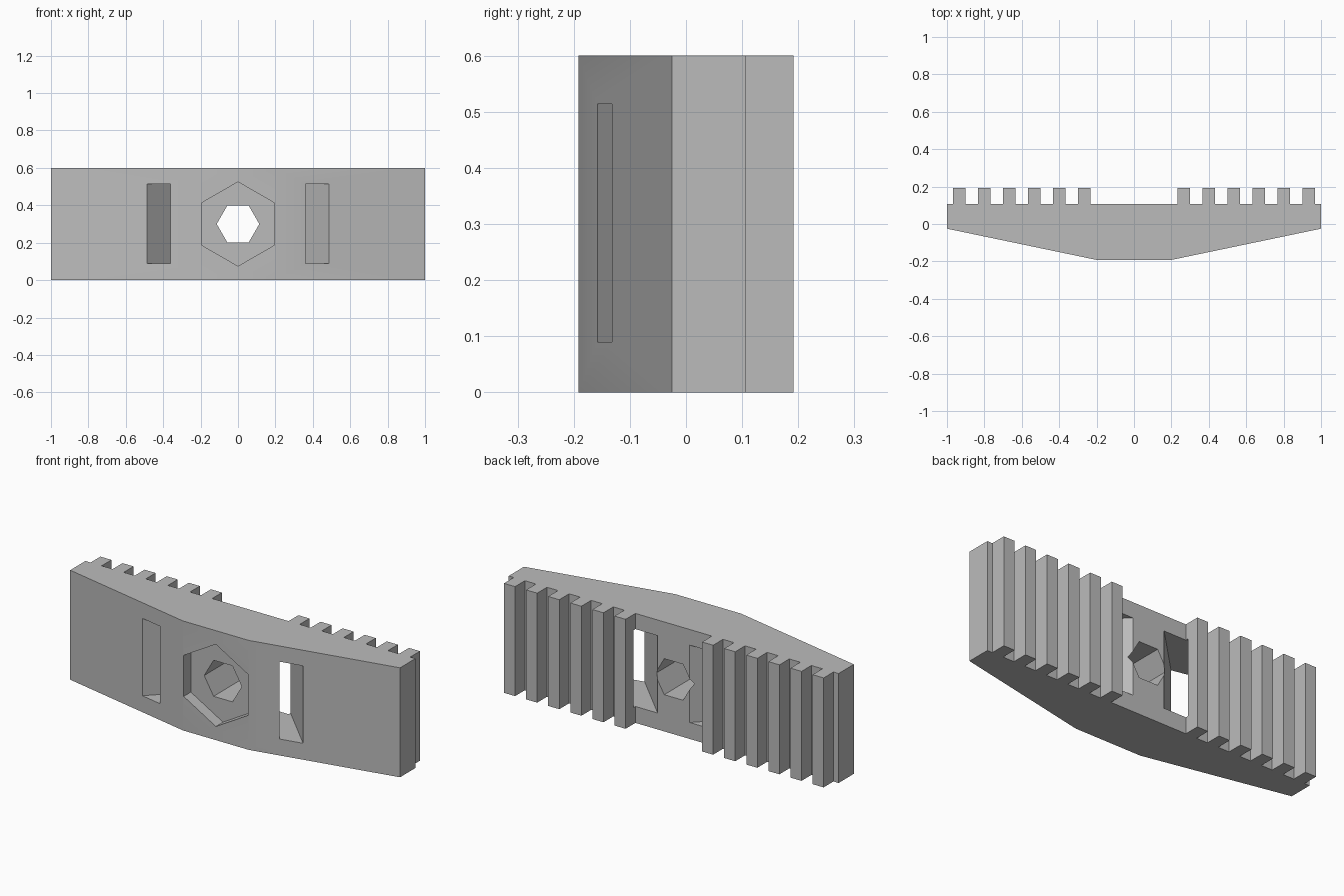
import bpy, bmesh, math
from mathutils import Vector

cube = bpy.data.objects.get("Cube")
if cube:
    bpy.data.objects.remove(cube, do_unlink=True)

HEIGHT = 0.6
MID = HEIGHT / 2
FRONT, END, ROOT, TIP = -0.192, -0.025, 0.107, 0.192

grey = bpy.data.materials.new("plain grey")
grey.use_nodes = True
colour = (0.5, 0.5, 0.5, 1)
grey.diffuse_color = colour
grey.node_tree.nodes["Principled BSDF"].inputs["Base Color"].default_value = colour


def prism(name, points, sweep):
    """Solid made by sweeping a flat outline along a vector."""
    bm = bmesh.new()
    face = bm.faces.new([bm.verts.new(p) for p in points])
    out = bmesh.ops.extrude_face_region(bm, geom=[face])
    moved = [v for v in out["geom"] if isinstance(v, bmesh.types.BMVert)]
    bmesh.ops.translate(bm, verts=moved, vec=Vector(sweep))
    bmesh.ops.recalc_face_normals(bm, faces=bm.faces)
    mesh = bpy.data.meshes.new(name)
    bm.to_mesh(mesh)
    bm.free()
    mesh.materials.append(grey)
    obj = bpy.data.objects.new(name, mesh)
    bpy.context.collection.objects.link(obj)
    return obj


def hexagon(radius, y, turn):
    """Upright hexagon outline facing the front."""
    angles = [turn + i * math.pi / 3 for i in range(6)]
    return [(radius * math.cos(a), y, MID + radius * math.sin(a)) for a in angles]


# Right half of the outline: bevelled front, end, then teeth running inwards
half = [(0.2, FRONT), (1, END), (1, ROOT)]
for i in reversed(range(6)):
    inner = 0.232 + 0.134 * i
    outer = inner + 0.067
    half += [(outer, ROOT), (outer, TIP), (inner, TIP), (inner, ROOT)]
outline = half + [(-x, y) for x, y in reversed(half)]
body = prism("toothed_bar", [(x, y, 0) for x, y in outline], (0, 0, HEIGHT))

# Nut pocket and bolt hole
cutters = [
    prism("nut_pocket", hexagon(0.225, -0.3, math.pi / 6), (0, 0.17, 0)),
    prism("bolt_hole", hexagon(0.114, -0.3, 0), (0, 0.6, 0)),
]

# Strap slots slanting inwards towards the back
for side in (-1, 1):
    slot = [(0.504, -0.3), (0.655, -0.3), (0.205, 0.15), (0.054, 0.15)]
    cutters.append(prism("strap_slot", [(side * x, y, 0.09) for x, y in slot],
                         (0, 0, 0.424)))

bpy.context.view_layer.objects.active = body
for cutter in cutters:
    cut = body.modifiers.new(cutter.name, "BOOLEAN")
    cut.operation = "DIFFERENCE"
    cut.solver = "EXACT"
    cut.object = cutter
    bpy.ops.object.modifier_apply(modifier=cut.name)
    bpy.data.objects.remove(cutter, do_unlink=True)

# Soften only the shallow front bends
bpy.ops.object.select_all(action="DESELECT")
body.select_set(True)
bpy.ops.object.shade_smooth_by_angle(angle=math.radians(30))
